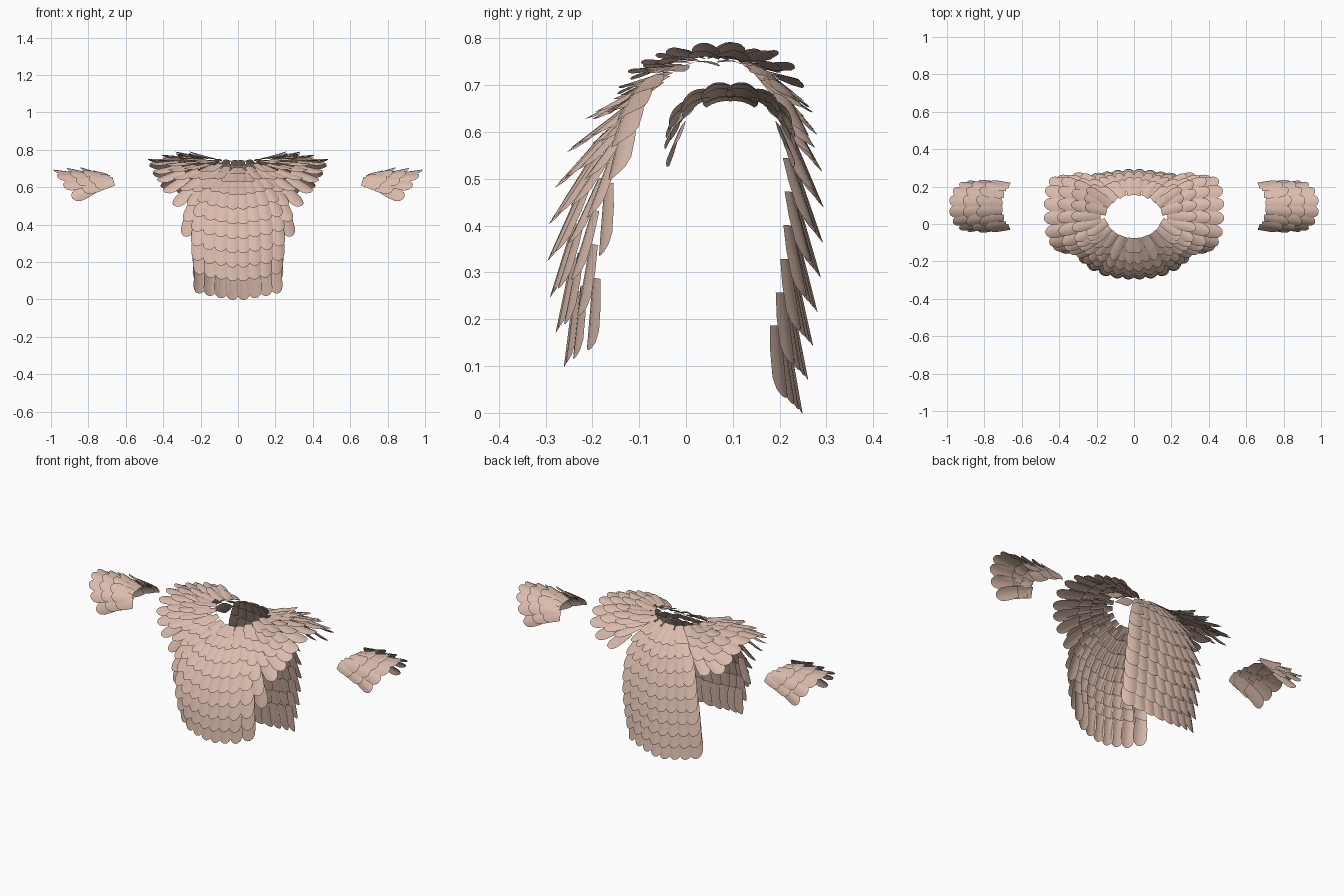
import bpy, bmesh, math
from mathutils import Vector

if "Cube" in bpy.data.objects:
    bpy.data.objects.remove(bpy.data.objects["Cube"])

mat = bpy.data.materials.new("pale_tan")
mat.diffuse_color = (0.70, 0.50, 0.415, 1)
mat.use_nodes = True
mat.node_tree.nodes["Principled BSDF"].inputs["Base Color"].default_value = mat.diffuse_color

# Scale outline: (distance along, half width factor), rounded at the tip
OUTLINE = [(0, .8), (.35, .97), (.72, 1), (.88, .8), (.97, .45), (1, .15)]
ACROSS = [-1, -.5, 0, .5, 1]


def add_scale(bm, root, tangent, normal, length, width, tilt):
    """One bowed scale, rooted on the surface with its tip lifted."""
    t = tangent.normalized()
    n = (normal - t * normal.dot(t)).normalized()
    side = t.cross(n)
    d = t * math.cos(tilt) + n * math.sin(tilt)
    up = n * math.cos(tilt) - t * math.sin(tilt)
    rows = []
    for v, w in OUTLINE:
        rows.append([bm.verts.new(root + d * (length * v)
                                  + side * (c * w * width / 2)
                                  - up * (.13 * width * (c * w) ** 2))
                     for c in ACROSS])
    for a, b in zip(rows, rows[1:]):
        for i in range(len(ACROSS) - 1):
            bm.faces.new((a[i], b[i], b[i + 1], a[i + 1]))


def add_column(bm, start, mid, end, axis, pitch, length, widths, tilt, skip):
    """A column of scales on the curve through three points, counted from the hem."""
    a, m, e = Vector(start), Vector(mid), Vector(end)
    ctrl = m * 2 - (a + e) / 2
    pts = [a * (1 - t) ** 2 + ctrl * (2 * t * (1 - t)) + e * t * t
           for t in (k / 60 for k in range(61))]
    dist = [0]
    for p, q in zip(pts, pts[1:]):
        dist.append(dist[-1] + (q - p).length)

    def at(s):
        for k in range(60):
            if dist[k + 1] >= s:
                f = (s - dist[k]) / (dist[k + 1] - dist[k])
                return pts[k].lerp(pts[k + 1], f)
        return pts[-1]

    tip = dist[-1]
    while tip > skip + .06:
        root = max(tip - length, skip)
        p, q = at(root), at(tip)
        f = min(1, root / .2)
        w = widths[0] * (1 - f) + widths[1] * f
        add_scale(bm, p, q - p, p.lerp(q, .5) - axis(p), tip - root, w, tilt)
        tip -= pitch


def finish(bm, name):
    """Turn the half part into a smooth mirrored object."""
    me = bpy.data.meshes.new(name)
    bm.to_mesh(me)
    bm.free()
    me.materials.append(mat)
    for p in me.polygons:
        p.use_smooth = True
    ob = bpy.data.objects.new(name, me)
    bpy.context.collection.objects.link(ob)
    mod = ob.modifiers.new("mirror", 'MIRROR')
    mod.use_mirror_merge = False
    return ob


def torso_axis(p):
    return Vector((p.x * .7, .04, min(p.z, .5)))


def neck(phi):
    c = math.cos(phi)
    z = .76 - (.055 if c > 0 else .015) * c * c
    return (.15 * math.sin(phi), .04 - .115 * c, z)


# Middle and hem point of each column, from centre front round to centre back
FRONT = [((.027, -.235, .46), (.027, -.21, .10)), ((.083, -.23, .46), (.082, -.205, .11)),
         ((.14, -.22, .46), (.137, -.19, .12)), ((.20, -.195, .46), (.19, -.16, .14)),
         ((.225, -.165, .53), (.265, -.135, .34)), ((.25, -.135, .60), (.315, -.115, .49)),
         ((.28, -.12, .65), (.37, -.11, .55)), ((.29, -.10, .69), (.41, -.10, .60))]
SHOULDER = [((.30, -.075, .72), (.44, -.085, .65)), ((.31, -.02, .745), (.465, -.04, .69)),
            ((.31, .04, .755), (.475, .03, .71)), ((.31, .10, .755), (.475, .10, .71)),
            ((.31, .16, .74), (.465, .165, .68))]
BACK = [((.29, .20, .71), (.44, .205, .63)), ((.27, .21, .68), (.39, .215, .57)),
        ((.23, .22, .65), (.30, .23, .545)), ((.185, .225, .50), (.19, .165, .035)),
        ((.137, .23, .50), (.137, .18, .02)), ((.083, .238, .50), (.082, .19, .008)),
        ((.027, .243, .50), (.027, .198, -.002))]

# Torso: front panel, shoulders and back panel share the neck opening
total = len(FRONT) + len(SHOULDER) + len(BACK)
i = 0
for name, columns, tilt in (("front_panel", FRONT, 19), ("shoulders", SHOULDER, 15),
                            ("back_panel", BACK, 19)):
    bm = bmesh.new()
    for mid, end in columns:
        start = neck(math.pi * (i + .5) / total)
        add_column(bm, start, mid, end, torso_axis, .072, .155, (.055, .078),
                   math.radians(tilt), .03 * (min(i, total - 1 - i) % 2))
        i += 1
    finish(bm, name)

# Cuffs: half tubes that widen and droop at the outer lower corners
bm = bmesh.new()
for k in range(8):
    a = math.pi * k / 7
    c, s = math.cos(a), math.sin(a)
    inner = Vector((.665 + .04 * s, .095 - .115 * c, .635 + .03 * s))
    outer = Vector((.885 + .105 * s, .095 - .105 * c, .535 + .13 * s))
    add_column(bm, inner, inner.lerp(outer, .5) + Vector((0, 0, .012)), outer,
               lambda p: Vector((p.x, .095, .56)), .07, .14, (.07, .075),
               math.radians(13), 0)
finish(bm, "cuffs")
